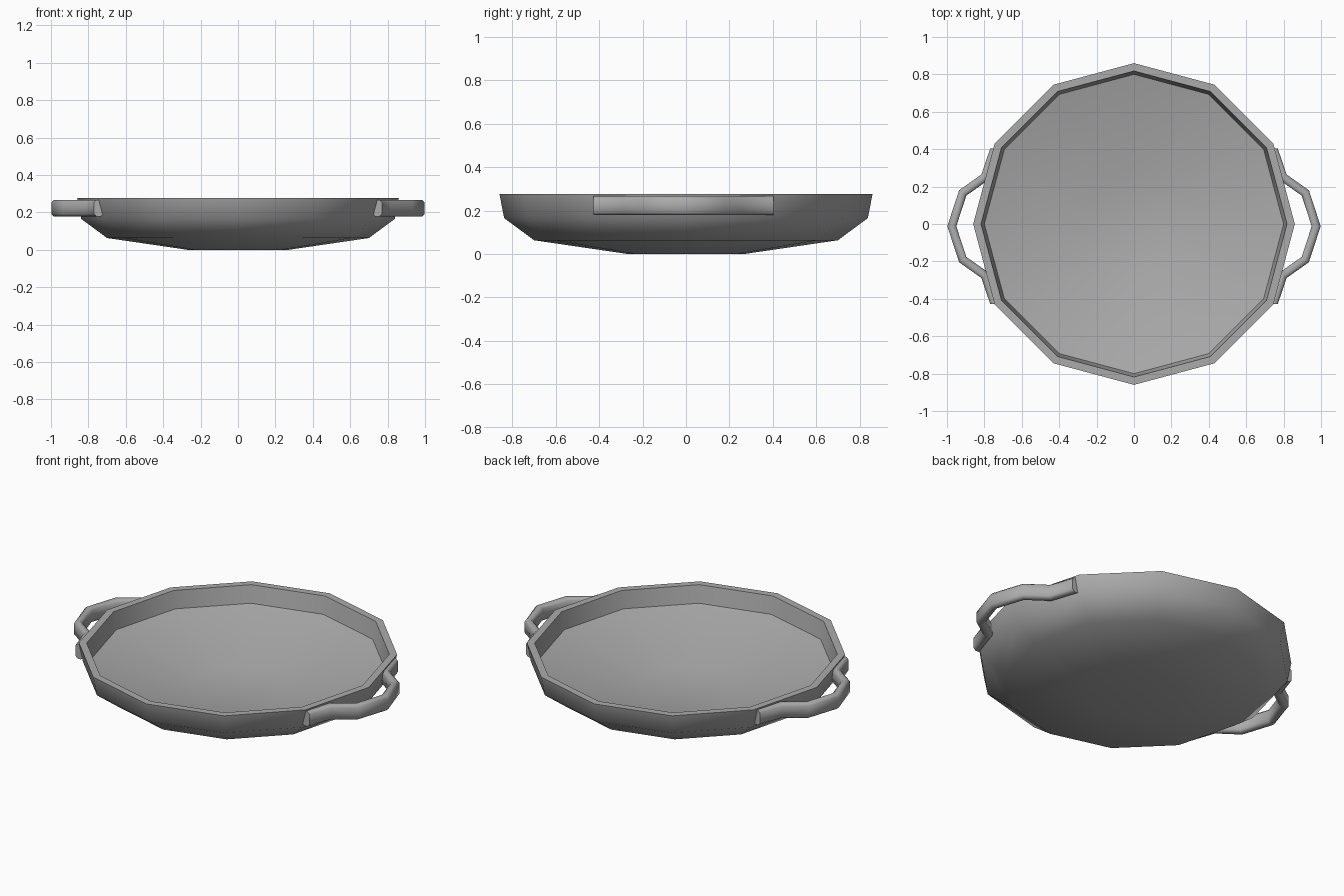
import bpy, bmesh, math
from mathutils import Vector

if "Cube" in bpy.data.objects:
    bpy.data.objects.remove(bpy.data.objects["Cube"], do_unlink=True)

metal = bpy.data.materials.new("grey_metal")
metal.use_nodes = True
colour = (0.41, 0.41, 0.41, 1)
metal.diffuse_color = colour
metal.node_tree.nodes["Principled BSDF"].inputs["Base Color"].default_value = colour


def finish(name, bm, angle):
    bmesh.ops.recalc_face_normals(bm, faces=bm.faces)
    mesh = bpy.data.meshes.new(name)
    bm.to_mesh(mesh)
    bm.free()
    mesh.materials.append(metal)
    obj = bpy.data.objects.new(name, mesh)
    bpy.context.collection.objects.link(obj)
    bpy.ops.object.select_all(action="DESELECT")
    obj.select_set(True)
    bpy.context.view_layer.objects.active = obj
    bpy.ops.object.shade_smooth_by_angle(angle=math.radians(angle))
    return obj


def bridge(bm, a, b):
    for i in range(len(a)):
        j = (i + 1) % len(a)
        bm.faces.new((a[i], a[j], b[j], b[i]))


# Pan body: twelve-sided profile, outside from base to rim, then the shallow dish
def build_pan(sides=12):
    profile = [(0.27, 0), (0.70, 0.063), (0.838, 0.165), (0.86, 0.277),
               (0.818, 0.277), (0.80, 0.175), (0.27, 0.045)]
    bm = bmesh.new()
    rings = []
    for r, z in profile:
        rings.append([bm.verts.new((r * math.cos(math.tau * i / sides),
                                    r * math.sin(math.tau * i / sides), z))
                      for i in range(sides)])
    for a, b in zip(rings, rings[1:]):
        bridge(bm, a, b)
    bm.faces.new(rings[0])
    bm.faces.new(rings[-1])
    finish("pan_body", bm, 50)


# Side handle: bevelled bar swept along a bent horizontal path
def build_handle(name, side):
    half = [(0.745, 0.415), (0.797, 0.262), (0.916, 0.178)]
    path = half + [(0.974, 0)] + [(x, -y) for x, y in reversed(half)]
    path = [Vector((x, y - 0.012)) for x, y in path]
    w, h, c = 0.024, 0.044, 0.013
    corner = [(w, h - c), (w - c, h)]
    section = (corner + [(-u, v) for u, v in reversed(corner)]
               + [(-u, -v) for u, v in corner]
               + [(u, -v) for u, v in reversed(corner)])
    bm = bmesh.new()
    rings = []
    for i, p in enumerate(path):
        before = (p - path[max(i - 1, 0)]).normalized()
        after = (path[min(i + 1, len(path) - 1)] - p).normalized()
        along = (before + after).normalized()
        if i in (0, len(path) - 1):
            along = Vector((0, -1))
        out = Vector((-along.y, along.x))
        rings.append([bm.verts.new((side * (p.x + out.x * u), p.y + out.y * u, 0.223 + v))
                      for u, v in section])
    for a, b in zip(rings, rings[1:]):
        bridge(bm, a, b)
    bm.faces.new(rings[0])
    bm.faces.new(rings[-1])
    finish(name, bm, 50)


build_pan()
build_handle("left_handle", 1)
build_handle("right_handle", -1)
